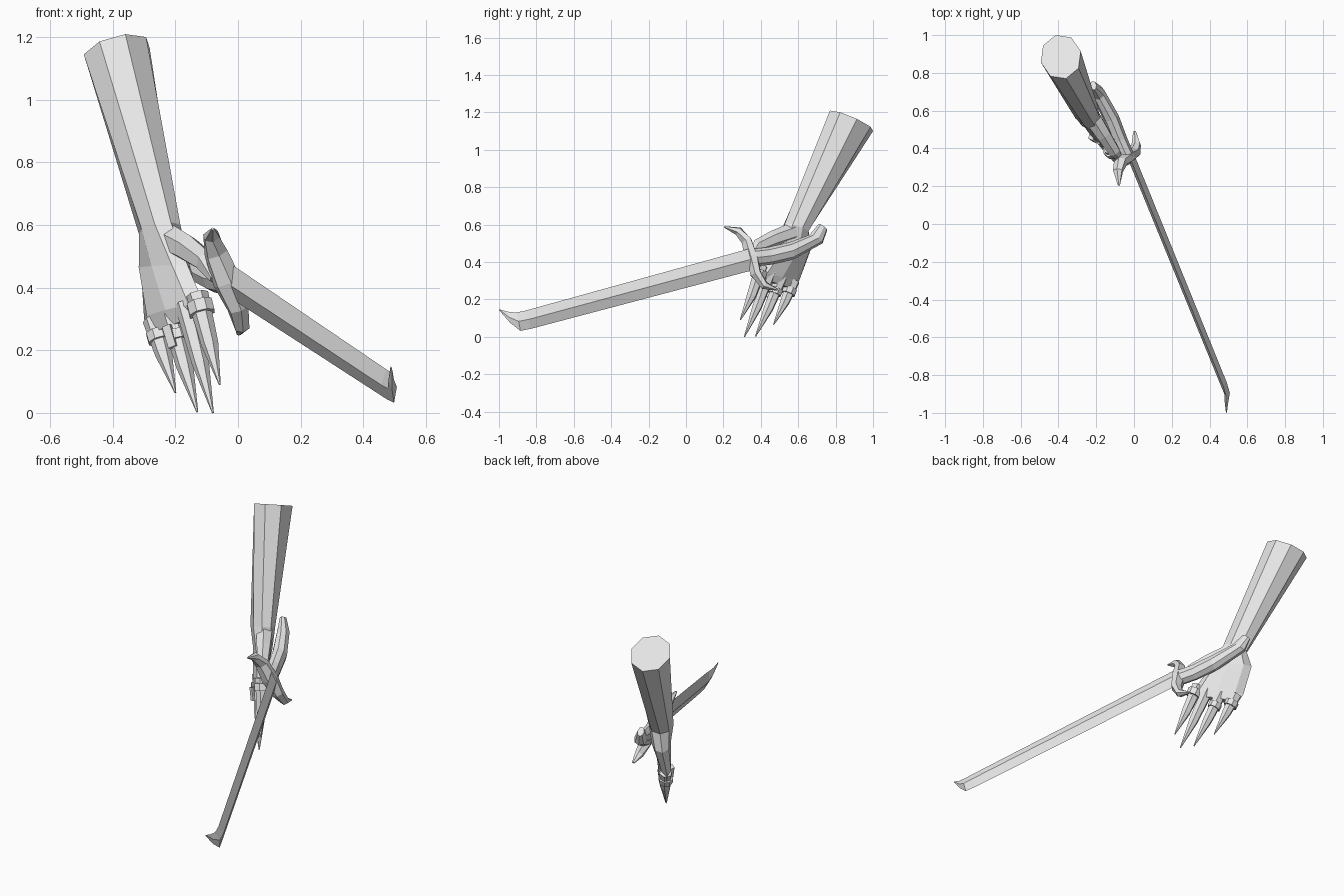
import bpy, bmesh, math
from mathutils import Vector as V

grey = bpy.data.materials.new("plain_grey")
grey.diffuse_color = (0.8, 0.8, 0.8, 1)
N = V((0.93, 0.37, 0)).normalized()      # across the flat of the hand and blade


def loft(name, stations, sides=8):
    """Skin elliptical sections, each given as (edge point, opposite edge point, half thickness)."""
    bm = bmesh.new()
    st = [(V(a), V(b), t) for a, b, t in stations]
    mids = [(a + b) / 2 for a, b, t in st]
    rings = []
    for i, (a, b, t) in enumerate(st):
        tan = mids[min(i + 1, len(st) - 1)] - mids[max(i - 1, 0)]
        nor = (a - b).cross(tan).normalized()
        if nor.dot(N) < 0:
            nor = -nor
        ring = []
        for k in range(sides):
            an = 2 * math.pi * k / sides
            ring.append(bm.verts.new(mids[i] + (a - b) / 2 * math.cos(an) + nor * t * math.sin(an)))
        rings.append(ring)
    for r, s in zip(rings, rings[1:]):
        for k in range(sides):
            j = (k + 1) % sides
            bm.faces.new((r[k], r[j], s[j], s[k]))
    bm.faces.new(rings[0])
    bm.faces.new(rings[-1])
    bmesh.ops.recalc_face_normals(bm, faces=bm.faces)
    me = bpy.data.meshes.new(name)
    bm.to_mesh(me)
    bm.free()
    me.materials.append(grey)
    ob = bpy.data.objects.new(name, me)
    bpy.context.collection.objects.link(ob)
    return ob


def tube(name, path, radii, sides=6):
    """Loft along a path; radii are (in the hand plane, across it)."""
    p = [V(c) for c in path]
    st = []
    for i, (a, b) in enumerate(radii):
        tan = p[min(i + 1, len(p) - 1)] - p[max(i - 1, 0)]
        side = tan.cross(N).normalized() * a
        st.append((p[i] + side, p[i] - side, b))
    return loft(name, st, sides)


# Forearm, wrist and palm
loft("forearm_and_palm", [
    ((-0.36, 0.77, 1.21), (-0.415, 1.0, 1.10), 0.11),
    ((-0.215, 0.53, 0.61), (-0.285, 0.65, 0.56), 0.067),
    ((-0.16, 0.47, 0.47), (-0.31, 0.665, 0.46), 0.052),
    ((-0.11, 0.385, 0.35), (-0.30, 0.605, 0.30), 0.036),
    ((-0.12, 0.40, 0.31), (-0.28, 0.58, 0.25), 0.022)])

# Pointed fingers
fingers = {
    "index_finger": ((-0.13, 0.405, 0.38), (-0.09, 0.35, 0.22), (-0.058, 0.29, 0.09)),
    "middle_finger": ((-0.168, 0.45, 0.35), (-0.12, 0.38, 0.16), (-0.08, 0.312, 0.0)),
    "ring_finger": ((-0.215, 0.51, 0.32), (-0.17, 0.44, 0.15), (-0.13, 0.372, 0.003)),
    "little_finger": ((-0.27, 0.575, 0.30), (-0.238, 0.53, 0.19), (-0.20, 0.468, 0.065))}
for name, path in fingers.items():
    tube(name, path, ((0.035, 0.036), (0.027, 0.028), (0.003, 0.003)))

# Thumb hooked over the handle
tube("thumb", ((-0.225, 0.57, 0.56), (-0.16, 0.47, 0.525), (-0.105, 0.385, 0.485), (-0.075, 0.35, 0.43)),
     ((0.05, 0.05), (0.045, 0.042), (0.038, 0.034), (0.018, 0.018)))


# Finger rings, placed along the finger bones
def band(name, finger, f, r, half):
    a, b = V(fingers[finger][0]), V(fingers[finger][1])
    c, d = a.lerp(b, f), (b - a).normalized() * half
    tube(name, (c - d, c + d), ((r, r), (r, r)), 8)
    return c


band("index_ring", "index_finger", 0.28, 0.044, 0.02)
band("little_ring", "little_finger", 0.5, 0.039, 0.017)
c = band("jewelled_ring", "ring_finger", 0.45, 0.038, 0.016)
g = c - N * 0.03 + V((0.006, -0.014, 0))
tube("ring_jewel", (g + V((-0.01, 0.008, 0.034)), g - V((-0.01, 0.008, 0.034))),
     ((0.022, 0.018), (0.022, 0.018)), 4)

# Curved handle across the palm
loft("handle", [
    ((-0.21, 0.71, 0.605), (-0.222, 0.755, 0.57), 0.018),
    ((-0.18, 0.66, 0.545), (-0.20, 0.73, 0.50), 0.036),
    ((-0.12, 0.55, 0.505), (-0.12, 0.57, 0.412), 0.042),
    ((-0.075, 0.44, 0.48), (-0.075, 0.45, 0.385), 0.04),
    ((-0.035, 0.35, 0.47), (-0.035, 0.35, 0.375), 0.04)])

# Sweeping crossguard
tube("guard", ((-0.08, 0.205, 0.588), (-0.085, 0.28, 0.565), (-0.07, 0.325, 0.51), (-0.035, 0.35, 0.42),
               (0.0, 0.375, 0.335), (0.012, 0.42, 0.275), (0.003, 0.49, 0.252)),
     ((0.004, 0.006), (0.024, 0.028), (0.03, 0.04), (0.036, 0.048),
      (0.03, 0.036), (0.023, 0.026), (0.005, 0.008)))


# Long blade with a ridge down each side and an upturned tip
def on_blade(y, z, lean=0.0):
    return (min(-0.017 + (0.34 - y) * 0.408, 0.487) + lean, y, z)


edges = [(0.34, 0.472, 0.34, 0.352, 0.02), (-0.86, 0.14, -0.83, 0.043, 0.018),
         (-0.91, 0.13, -0.885, 0.032, 0.015), (-0.955, 0.135, -0.94, 0.075, 0.009),
         (-1.0, 0.148, -0.998, 0.142, 0.002)]
loft("blade", [(on_blade(yu, zu), on_blade(yl, zl, 0.016 if yl > -0.9 else 0.005), t)
               for yu, zu, yl, zl, t in edges], 4)
